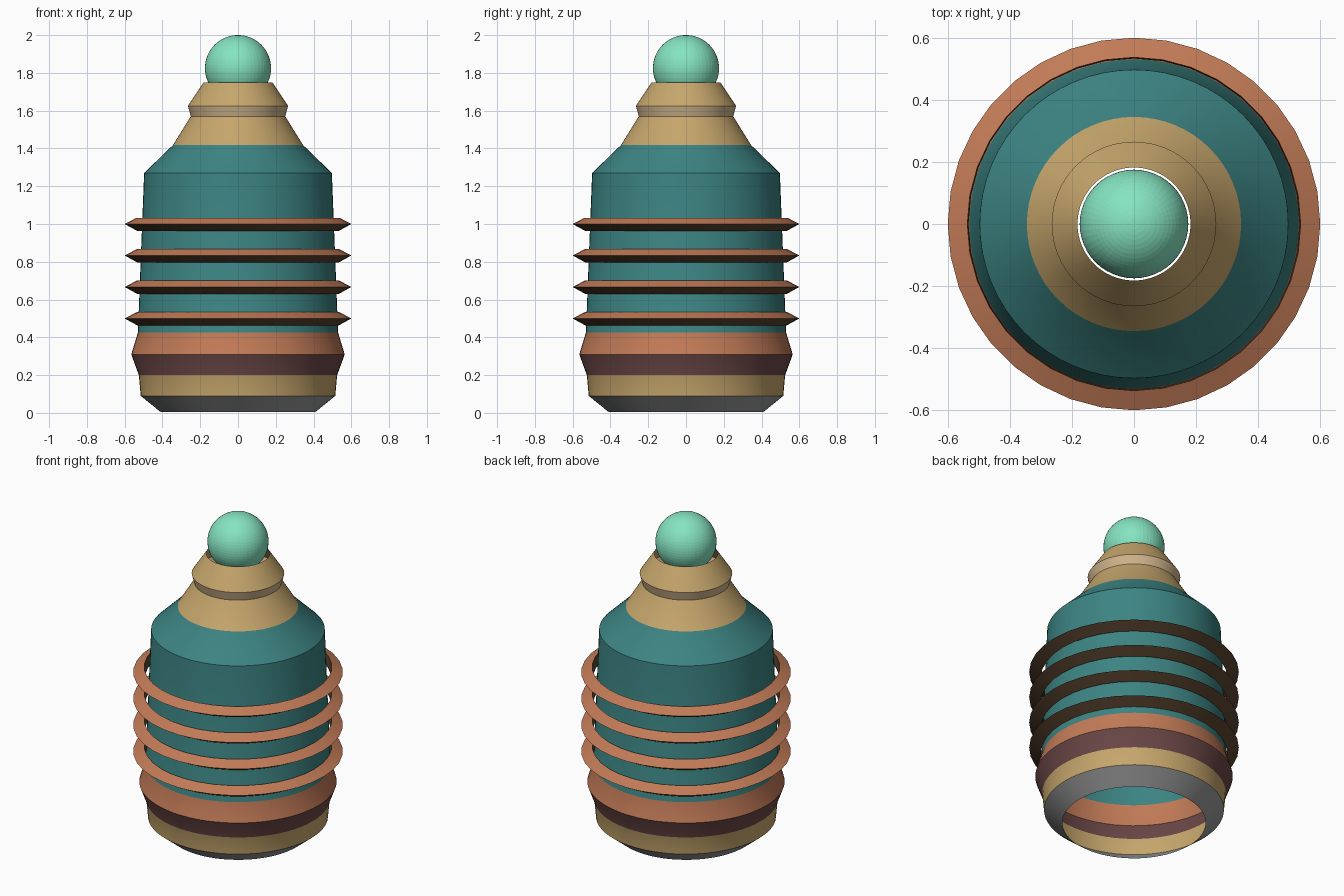
import bpy, bmesh, math
from mathutils import Matrix

cube = bpy.data.objects.get("Cube")
if cube:
    bpy.data.objects.remove(cube, do_unlink=True)


def material(name, hex_code):
    """Flat material from an sRGB hex code, stored as linear values."""
    rgb = [int(hex_code[i:i + 2], 16) / 255 for i in (0, 2, 4)]
    lin = [c / 12.92 if c <= 0.04045 else ((c + 0.055) / 1.055) ** 2.4 for c in rgb]
    mat = bpy.data.materials.new(name)
    mat.use_nodes = True
    mat.diffuse_color = (*lin, 1)
    mat.node_tree.nodes["Principled BSDF"].inputs["Base Color"].default_value = (*lin, 1)
    return mat


grey = material("grey", "9a9a9a")
tan = material("tan", "c6a66c")
plum = material("plum", "6a4646")
copper = material("copper", "c27b57")
teal = material("teal", "3c8483")
beige = material("beige", "d0b48c")
brown = material("dark brown", "5c4530")
mint = material("mint", "86e4c2")


def finish(name, bm, mats, angle=None):
    mesh = bpy.data.meshes.new(name)
    bm.to_mesh(mesh)
    bm.free()
    obj = bpy.data.objects.new(name, mesh)
    bpy.context.collection.objects.link(obj)
    for mat in mats:
        mesh.materials.append(mat)
    if angle:
        bpy.ops.object.select_all(action="DESELECT")
        obj.select_set(True)
        bpy.context.view_layer.objects.active = obj
        bpy.ops.object.shade_smooth_by_angle(angle=math.radians(angle))
    return obj


def lathe(name, profile, bands, sides, closed=False):
    """Spin (radius, z) points about z; one material per profile segment."""
    mats = list(dict.fromkeys(bands))
    bm = bmesh.new()
    rows = []
    for r, z in profile:
        turns = [math.tau * i / sides for i in range(sides)]
        rows.append([bm.verts.new((r * math.cos(t), r * math.sin(t), z)) for t in turns])
    if closed:
        rows.append(rows[0])
    for low, high, mat in zip(rows, rows[1:], bands):
        for i in range(sides):
            j = (i + 1) % sides
            face = bm.faces.new((low[i], low[j], high[j], high[i]))
            face.material_index = mats.index(mat)
    return finish(name, bm, mats, 15)


# Thin open shell: foot, collar, barrel, shoulder and neck
shell_profile = [(0.41, 0.005), (0.515, 0.09), (0.525, 0.2), (0.565, 0.31),
                 (0.53, 0.425), (0.497, 1.27), (0.345, 1.417), (0.25, 1.57),
                 (0.265, 1.625), (0.182, 1.75)]
lathe("body_shell", shell_profile,
      [grey, tan, plum, copper, teal, teal, tan, beige, tan], 64)

# Four floating rings around the barrel
for n in range(4):
    z = 0.5 + n / 6
    lathe(f"ring_{n + 1}",
          [(0.533, z - 0.037), (0.6, z), (0.537, z + 0.033)],
          [brown, copper, brown], 36, closed=True)

# Ball resting in the open neck
bm = bmesh.new()
bmesh.ops.create_uvsphere(bm, u_segments=48, v_segments=32, radius=0.175,
                          matrix=Matrix.Translation((0, 0, 1.825)))
finish("top_ball", bm, [mint])
